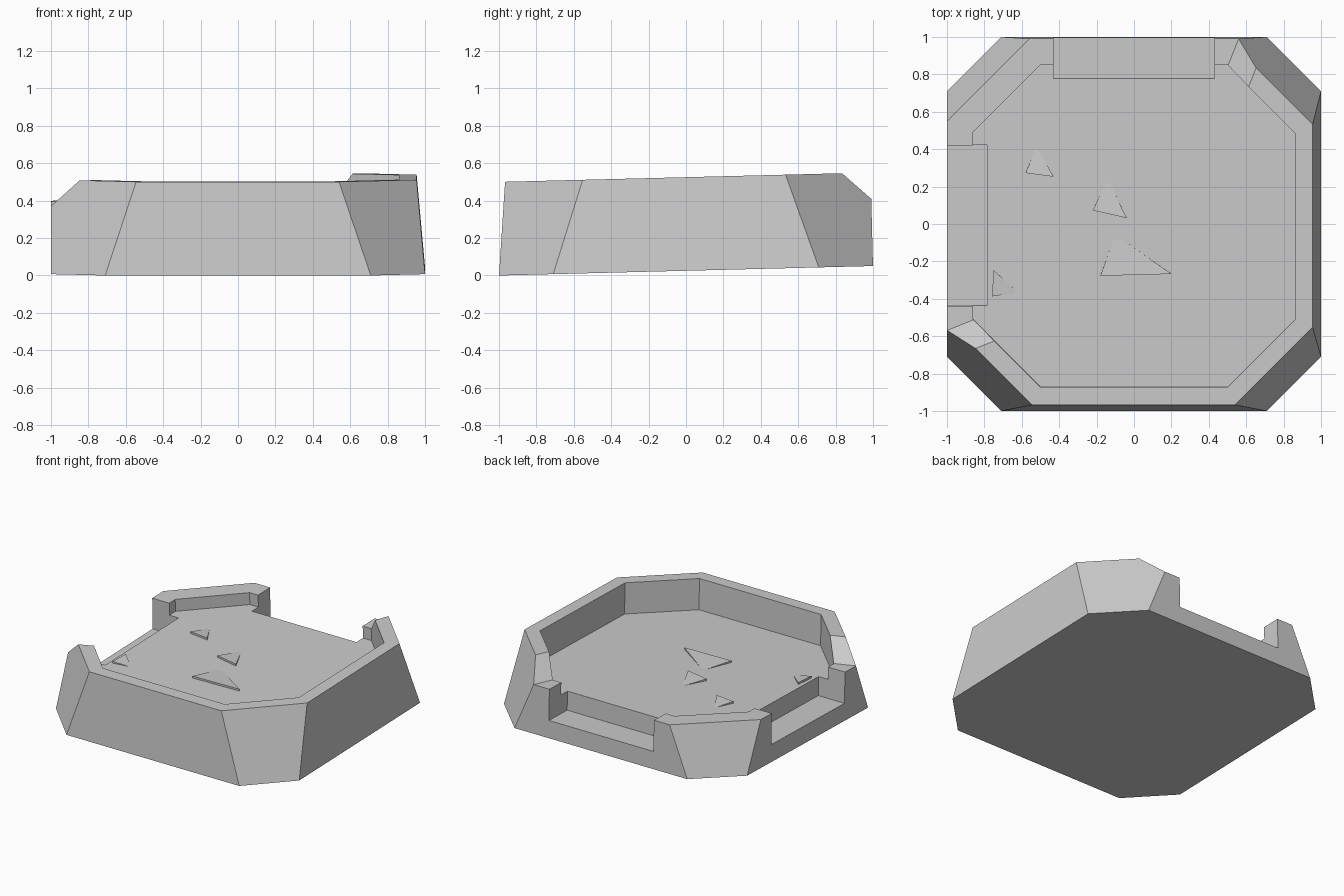
import bpy
import bmesh
from math import radians
from mathutils import Matrix, Vector

cube = bpy.data.objects.get("Cube")
if cube:
    bpy.data.objects.remove(cube, do_unlink=True)

grey = bpy.data.materials.new("stone_grey")
grey.use_nodes = True
tone = (0.6, 0.6, 0.6, 1)
grey.diffuse_color = tone
grey.node_tree.nodes["Principled BSDF"].inputs["Base Color"].default_value = tone

# The whole tile leans slightly, rising toward the back
TILT = Matrix.Translation((0, 0, 0.025)) @ Matrix.Rotation(radians(1.45), 4, "X")
FLOOR, SILL, LOW, TOP = 0.27, 0.13, 0.36, 0.5


def loft(name, lower, z0, upper, z1):
    """Solid between two outlines with the same number of corners."""
    bm = bmesh.new()
    a = [bm.verts.new((x, y, z0)) for x, y in lower]
    b = [bm.verts.new((x, y, z1)) for x, y in upper]
    n = len(a)
    bm.faces.new(a)
    bm.faces.new(b)
    for i in range(n):
        j = (i + 1) % n
        bm.faces.new((a[i], a[j], b[j], b[i]))
    bmesh.ops.recalc_face_normals(bm, faces=bm.faces)
    mesh = bpy.data.meshes.new(name)
    bm.to_mesh(mesh)
    bm.free()
    mesh.materials.append(grey)
    obj = bpy.data.objects.new(name, mesh)
    bpy.context.collection.objects.link(obj)
    return obj


def flip(points):
    """Mirror an outline across the diagonal between the two openings."""
    return [(-y, -x) for x, y in reversed(points)]


def octagon(r, c):
    half = [(c, r), (r, c), (r, -c), (c, -r)]
    return half + [(-x, -y) for x, y in half]


def carve(body, cutter):
    mod = body.modifiers.new("cut", "BOOLEAN")
    mod.operation = "DIFFERENCE"
    mod.solver = "EXACT"
    mod.object = cutter
    cutter.hide_render = True
    bpy.context.view_layer.update()
    graph = bpy.context.evaluated_depsgraph_get()
    result = bpy.data.meshes.new_from_object(body.evaluated_get(graph))
    body.modifiers.clear()
    body.data = result
    bpy.data.objects.remove(cutter, do_unlink=True)


# Outer block: two sides lean in, the two open sides stay upright
rim = [(0.5, 1), (0.955, 0.545), (0.955, -0.54), (0.54, -0.955),
       (-0.545, -0.955), (-1, -0.5), (-1, 0.5), (-0.5, 1)]
tray = loft("tray", octagon(1, 0.71), 0, rim, TOP)

# Sunken floor
hollow = octagon(0.86, 0.5)
carve(tray, loft("floor_cutter", hollow, FLOOR, hollow, 1))

# Lowered walls beside the openings, with sloping ends
end = [(0.44, 0.7), (0.76, 1.5)]
end_up = [(x + 0.22, y - 0.22) for x, y in end]
corner = [(-1.5, 1.5)]
carve(tray, loft("low_wall_cutter", end + corner + flip(end), LOW,
                 end_up + corner + flip(end_up), LOW + 0.28))

# Two doorway recesses
door = [(-0.43, 0.785), (0.43, 0.785), (0.43, 1.5), (-0.43, 1.5)]
for outline in (door, flip(door)):
    carve(tray, loft("doorway_cutter", outline, SILL, outline, 1))
tray.data.transform(TILT)


# Low broken slabs on the floor, sharp on one edge and fading on the other
def slab(name, p, q, fade, height=0.014):
    p, q, f = Vector(p), Vector(q), Vector(fade)
    bm = bmesh.new()
    low = [bm.verts.new((v.x, v.y, FLOOR - 0.01)) for v in (p, q, f)]
    crest = [bm.verts.new((v.x, v.y, FLOOR + height)) for v in (p, q)]
    tip = bm.verts.new((f.x, f.y, FLOOR - 0.002))
    bmesh.ops.convex_hull(bm, input=low + crest + [tip])
    bmesh.ops.recalc_face_normals(bm, faces=bm.faces)
    mesh = bpy.data.meshes.new(name)
    bm.to_mesh(mesh)
    bm.free()
    mesh.materials.append(grey)
    mesh.transform(TILT)
    bpy.context.collection.objects.link(bpy.data.objects.new(name, mesh))


slab("floor_slab_front", (-0.18, -0.27), (0.2, -0.26), (-0.1, -0.05))
slab("floor_slab_middle", (-0.22, 0.08), (-0.04, 0.04), (-0.14, 0.25))
slab("floor_slab_back", (-0.58, 0.28), (-0.43, 0.26), (-0.52, 0.42))
slab("floor_slab_side", (-0.76, -0.38), (-0.75, -0.24), (-0.62, -0.36))
